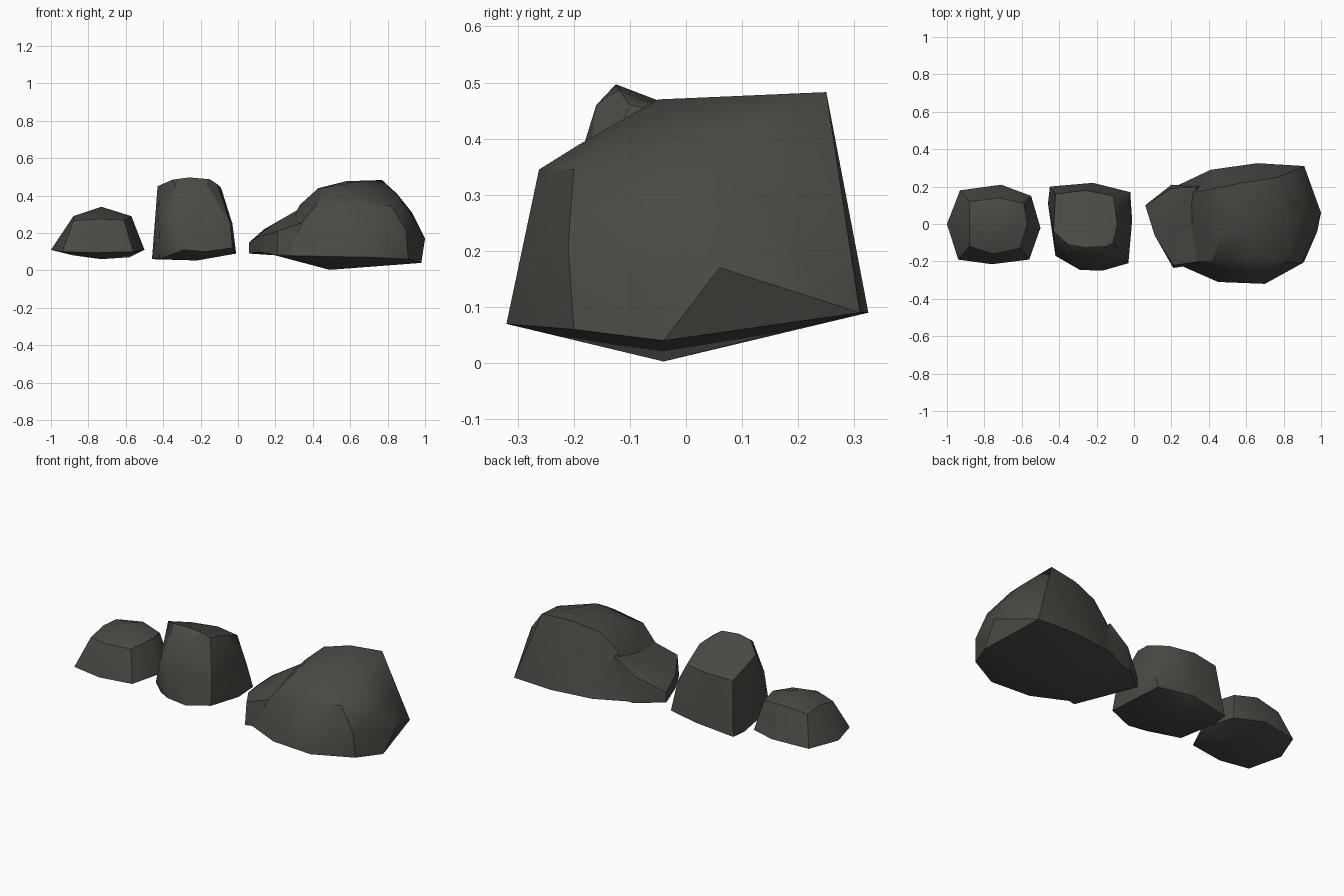
import bpy, bmesh, math

stone = bpy.data.materials.new("dark stone")
stone.diffuse_color = (0.068, 0.068, 0.058, 1)


def rock(name, points):
    """Chiselled boulder: convex hull around its corner points."""
    bm = bmesh.new()
    for p in points:
        bm.verts.new(p)
    hull = bmesh.ops.convex_hull(bm, input=bm.verts[:])
    loose = [v for v in bm.verts if not v.link_faces]
    bmesh.ops.delete(bm, geom=loose, context='VERTS')
    bmesh.ops.recalc_face_normals(bm, faces=bm.faces[:])
    mesh = bpy.data.meshes.new(name)
    bm.to_mesh(mesh)
    bm.free()
    mesh.materials.append(stone)
    ob = bpy.data.objects.new(name, mesh)
    bpy.context.collection.objects.link(ob)
    return ob


def activate(ob):
    bpy.ops.object.select_all(action='DESELECT')
    ob.select_set(True)
    bpy.context.view_layer.objects.active = ob


# Small low boulder: rim, shoulder, crown, underside
small = rock("small_rock", [
    (-1, 0, .11), (-.93, .18, .11), (-.71, .21, .12), (-.55, .15, .11), (-.5, -.02, .11),
    (-.56, -.19, .10), (-.76, -.215, .095), (-.94, -.19, .10),
    (-.88, .12, .28), (-.72, .14, .30), (-.59, .11, .28), (-.57, 0, .29), (-.61, -.13, .27),
    (-.75, -.16, .275), (-.88, -.12, .265), (-.88, 0, .29),
    (-.73, .02, .34), (-.88, .1, .08), (-.73, -.02, .06), (-.58, 0, .07)])

# Tall middle boulder, crown tilting to the back
middle = rock("middle_rock", [
    (-.46, .11, .06), (-.45, .20, .06), (-.22, .22, .09), (-.02, .17, .09), (-.01, .02, .09),
    (-.03, -.21, .12), (-.17, -.25, .10), (-.29, -.245, .11), (-.42, -.17, .14),
    (-.38, -.19, .28), (-.2, -.225, .25), (-.04, -.19, .25), (-.03, .12, .25),
    (-.43, -.04, .45), (-.42, .16, .37), (-.26, .18, .38), (-.11, .15, .38), (-.09, 0, .44),
    (-.11, -.10, .46), (-.15, -.12, .487), (-.26, -.125, .497), (-.35, -.11, .485),
    (-.33, -.155, .46), (-.17, -.16, .46),
    (-.42, -.12, .06), (-.22, -.03, .053), (-.22, .15, .055)])

# Large boulder body
large = rock("large_rock", [
    (.20, -.20, .08), (.45, -.31, .075), (.70, -.32, .07), (.91, -.20, .06), (.98, -.04, .04),
    (1, .06, .17), (.91, .31, .09), (.66, .325, .09), (.41, .29, .09), (.22, .20, .09),
    (.49, -.04, .003),
    (.77, .25, .483), (.58, .22, .477), (.43, .19, .44), (.33, .17, .35),
    (.85, .09, .41), (.84, 0, .415), (.84, -.12, .37), (.82, -.20, .345),
    (.93, -.08, .29), (.95, -.09, .15), (.90, -.21, .21), (.93, .12, .31),
    (.62, -.05, .47), (.47, -.03, .445), (.65, -.19, .39), (.65, -.262, .345),
    (.42, -.20, .35), (.34, .05, .34), (.45, -.24, .30), (.26, -.2, .16)])

# Low broken ledge on its left, fused to the body
ledge = rock("ledge", [
    (.06, .10, .09), (.06, .10, .15), (.11, -.06, .10), (.11, -.06, .18), (.14, .12, .22),
    (.21, -.235, .08), (.21, -.22, .21), (.20, .21, .09), (.20, .19, .24), (.33, .20, .33),
    (.34, .06, .29), (.36, -.2, .26), (.45, -.2, .10), (.45, .2, .10)])
activate(large)
mod = large.modifiers.new("fuse", 'BOOLEAN')
mod.operation = 'UNION'
mod.object = ledge
bpy.ops.object.modifier_apply(modifier=mod.name)
bpy.data.objects.remove(ledge)

# Soft facets with crisp main edges
for ob in (small, middle, large):
    activate(ob)
    bpy.ops.object.shade_smooth_by_angle(angle=math.radians(32))
